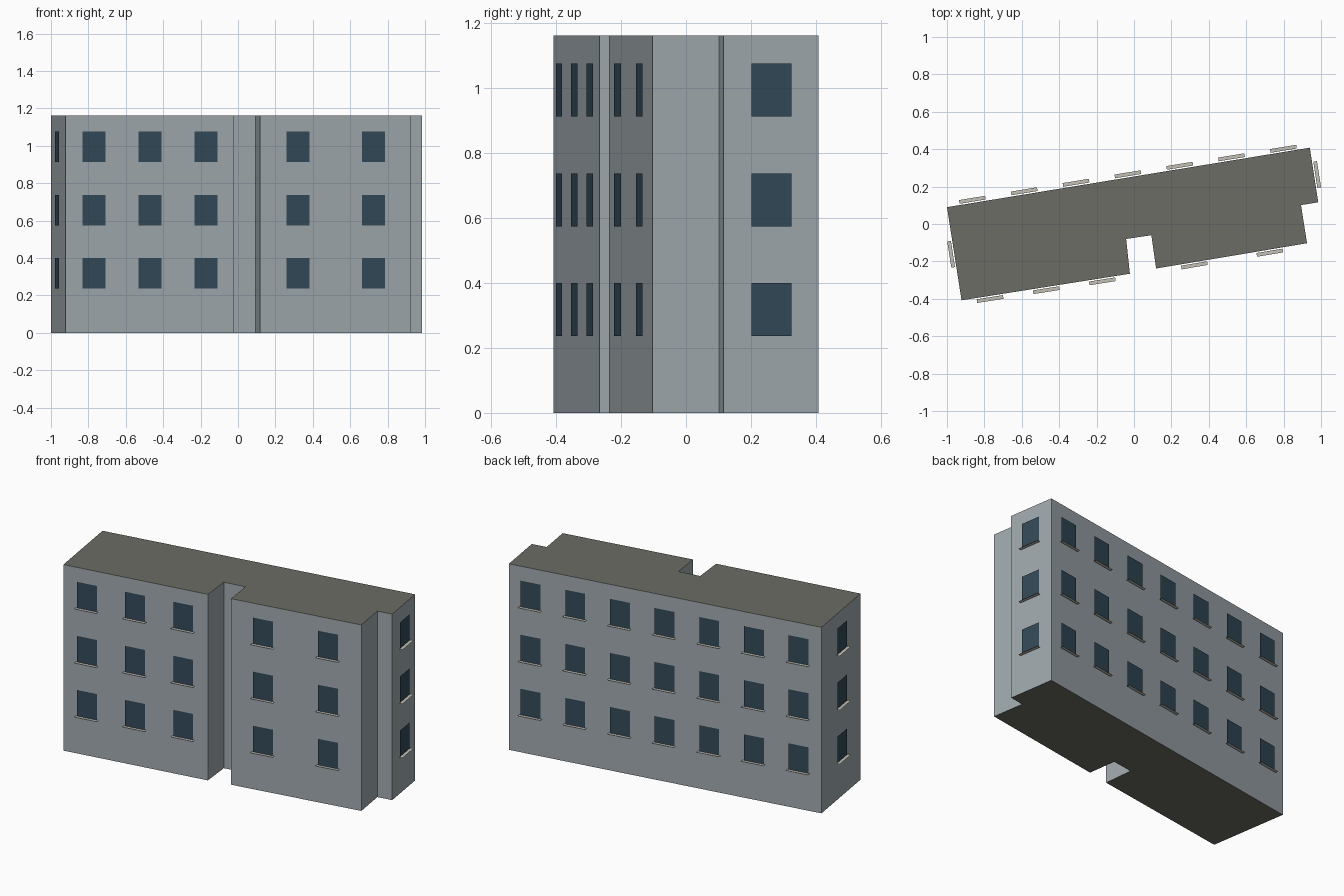
import bpy
import bmesh
from mathutils import Vector

if "Cube" in bpy.data.objects:
    bpy.data.objects.remove(bpy.data.objects["Cube"])

HEIGHT = 1.163
ROWS = (0.237, 0.575, 0.913)      # bottom of each window row
WIN_W, WIN_H = 0.125, 0.163
SILL_W = 0.142
GLASS_OUT, SILL_OUT = 0.007, 0.027

# footprint, counter-clockwise from the back left corner
PLAN = [(-1.0, 0.09), (-0.922, -0.408), (-0.022, -0.266), (-0.042, -0.08),
        (0.093, -0.06), (0.118, -0.238), (0.925, -0.103), (0.893, 0.101),
        (0.985, 0.116), (0.94, 0.408)]
# wall index -> (plain name, windows per row)
WINDOWS = {0: ("left", 1), 1: ("front_left", 3), 5: ("front_right", 2),
           8: ("right", 1), 9: ("back", 7)}


def material(name, rgb):
    m = bpy.data.materials.new(name)
    m.diffuse_color = (*rgb, 1)
    m.use_nodes = True
    m.node_tree.nodes["Principled BSDF"].inputs["Base Color"].default_value = m.diffuse_color
    return m


wall_mat = material("wall_paint", (0.35, 0.40, 0.42))
roof_mat = material("roof_grey", (0.145, 0.15, 0.125))
glass_mat = material("window_glass", (0.033, 0.068, 0.098))
sill_mat = material("sill_stone", (0.55, 0.53, 0.47))


def make_object(name, bm, *mats):
    mesh = bpy.data.meshes.new(name)
    bm.to_mesh(mesh)
    bm.free()
    for m in mats:
        mesh.materials.append(m)
    obj = bpy.data.objects.new(name, mesh)
    bpy.context.collection.objects.link(obj)
    return obj


def quad(bm, origin, a, b):
    bm.faces.new([bm.verts.new(p) for p in (origin, origin + a, origin + a + b, origin + b)])


# building body: extruded footprint, grey roof and floor
bm = bmesh.new()
base = bm.faces.new([bm.verts.new((x, y, 0)) for x, y in PLAN])
ext = bmesh.ops.extrude_face_region(bm, geom=[base], use_keep_orig=True)
bmesh.ops.translate(bm, vec=(0, 0, HEIGHT),
                    verts=[v for v in ext["geom"] if isinstance(v, bmesh.types.BMVert)])
bmesh.ops.recalc_face_normals(bm, faces=bm.faces)
for f in bm.faces:
    f.material_index = 1 if abs(f.normal.z) > 0.5 else 0
make_object("building_body", bm, wall_mat, roof_mat)

# windows and thin sills, evenly spaced along each wall
up = Vector((0, 0, 1))
for i, (name, count) in WINDOWS.items():
    start = Vector((*PLAN[i], 0))
    end = Vector((*PLAN[(i + 1) % len(PLAN)], 0))
    along = (end - start).normalized()
    out = along.cross(up)
    glass, sills = bmesh.new(), bmesh.new()
    for z in ROWS:
        for k in range(count):
            c = start.lerp(end, (k + 0.5) / count) + out * GLASS_OUT + up * z
            quad(glass, c - along * WIN_W / 2, along * WIN_W, up * WIN_H)
            quad(sills, c - along * SILL_W / 2 + out * (SILL_OUT - GLASS_OUT),
                 along * SILL_W, out * (GLASS_OUT - SILL_OUT))
    make_object(name + "_windows", glass, glass_mat)
    make_object(name + "_sills", sills, sill_mat)
